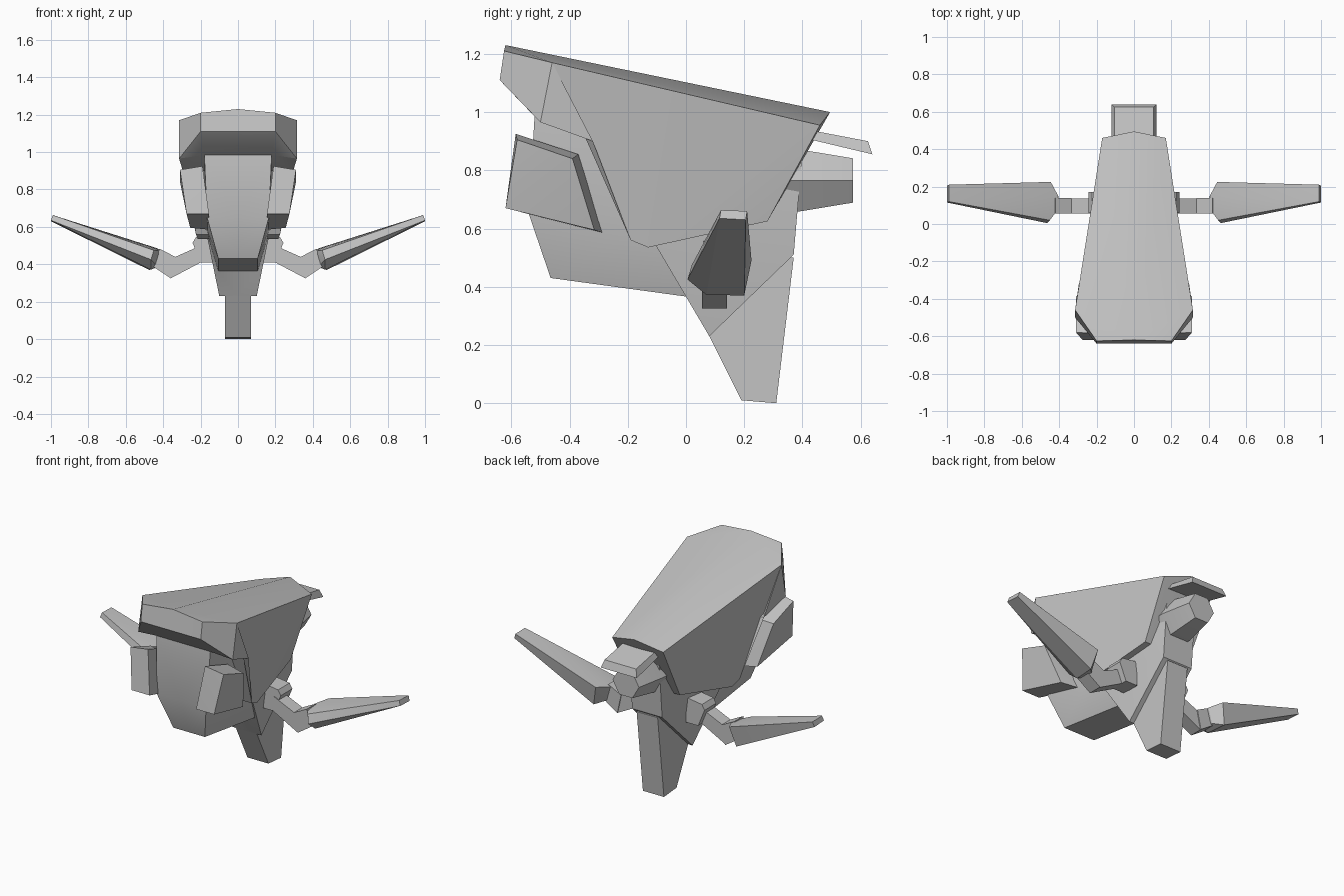
import bpy, bmesh
from math import radians, cos, sin, tau

cube = bpy.data.objects.get("Cube")
if cube:
    bpy.data.objects.remove(cube, do_unlink=True)

grey = bpy.data.materials.new("plain grey")
grey.use_nodes = True
COLOUR = (0.55, 0.55, 0.55, 1)
grey.diffuse_color = COLOUR
grey.node_tree.nodes["Principled BSDF"].inputs["Base Color"].default_value = COLOUR


def finish(name, bm, mirror=False):
    """Turn a bmesh into a shaded object, optionally mirrored across x."""
    if mirror:
        geom = bm.verts[:] + bm.edges[:] + bm.faces[:]
        bmesh.ops.mirror(bm, geom=geom, axis='X', merge_dist=0.0005)
    bmesh.ops.recalc_face_normals(bm, faces=bm.faces[:])
    mesh = bpy.data.meshes.new(name)
    bm.to_mesh(mesh)
    bm.free()
    mesh.materials.append(grey)
    obj = bpy.data.objects.new(name, mesh)
    bpy.context.collection.objects.link(obj)
    bpy.ops.object.select_all(action='DESELECT')
    obj.select_set(True)
    bpy.context.view_layer.objects.active = obj
    bpy.ops.object.shade_smooth_by_angle(angle=radians(25))
    return obj


def hull(name, points, side=1):
    """Faceted solid block wrapped round a few corner points."""
    bm = bmesh.new()
    for x, y, z in points:
        bm.verts.new((x * side, y, z))
    res = bmesh.ops.convex_hull(bm, input=bm.verts[:])
    loose = [v for v in bm.verts if not v.link_faces]
    bmesh.ops.delete(bm, geom=loose, context='VERTS')
    bmesh.ops.dissolve_limit(bm, angle_limit=radians(2),
                             verts=bm.verts[:], edges=bm.edges[:])
    return finish(name, bm)


def slab(name, outline, y0, y1, side):
    """Front (x, z) outline given depth from y0 to y1."""
    return hull(name, [(x, y, z) for x, z in outline for y in (y0, y1)], side)


# Hood: one half described by named corners, then mirrored
corners = {
    "ridge_front": (0, -.62, 1.23), "brow": (.2, -.625, 1.21),
    "shoulder": (.315, -.46, 1.17), "rear_side": (.17, .46, .955),
    "ridge_rear": (0, .495, 1.0), "lip_mid": (0, -.64, 1.11),
    "lip": (.2, -.64, 1.11), "cheek": (.315, -.5, .965),
    "notch": (.295, -.32, .9), "low_front": (.225, -.19, .56),
    "low": (.215, -.13, .535), "low_rear": (.155, .28, .625),
    "throat_mid": (0, -.52, .985), "throat": (.18, -.52, .985),
    "notch_mid": (0, -.32, .9), "low_front_mid": (0, -.19, .56),
    "low_mid": (0, -.13, .535), "low_rear_mid": (0, .28, .625),
}
panels = [
    "ridge_front brow shoulder", "ridge_front shoulder rear_side ridge_rear",
    "ridge_front brow lip lip_mid", "brow shoulder cheek lip",
    "shoulder cheek notch", "shoulder notch low_front",
    "shoulder low_front low", "shoulder low rear_side", "low low_rear rear_side",
    "lip_mid lip throat throat_mid", "lip cheek throat", "cheek notch throat",
    "throat notch notch_mid throat_mid", "notch low_front low_front_mid notch_mid",
    "low_front low low_mid low_front_mid", "low low_rear low_rear_mid low_mid",
    "low_rear rear_side ridge_rear low_rear_mid",
]
bm = bmesh.new()
vert = {k: bm.verts.new(p) for k, p in corners.items()}
for p in panels:
    bm.faces.new([vert[k] for k in p.split()])
finish("hood", bm, mirror=True)

# Body: side profile (y, z, half width) with a slightly bulged flank
profile = [(-.52, .99, .18), (-.54, .65, .165), (-.465, .43, .105),
           (.01, .365, .105), (.08, .23, .1), (.37, .51, .1), (.4, .86, .1)]
bm = bmesh.new()
outer = [bm.verts.new((w, y, z)) for y, z, w in profile]
inner = [bm.verts.new((0, y, z)) for y, z, w in profile]
flank = bm.verts.new((.18, -.15, .62))
for i in range(len(profile)):
    j = (i + 1) % len(profile)
    bm.faces.new((outer[i], outer[j], flank))
    bm.faces.new((outer[i], inner[i], inner[j], outer[j]))
finish("body", bm, mirror=True)

# Tail keel
keel = [(.05, .29), (.19, .01), (.31, 0), (.37, .5), (.25, .5)]
hull("tail_keel", [(x, y, z) for y, z in keel for x in (-.07, .07)])

# Rear nozzle: tapering hexagon
hull("rear_nozzle", [(r * cos(a * tau / 6), y, .765 + r * sin(a * tau / 6))
                     for y, r in ((.33, .125), (.395, .122), (.573, .088))
                     for a in range(6)])

# Visor plate over the nozzle
visor = [(.105, .4, .943), (.105, .625, .9), (.12, .4, .912), (.12, .64, .855)]
hull("rear_visor", [(x * s, y, z) for x, y, z in visor for s in (-1, 1)])

for label, s in (("left", 1), ("right", -1)):
    # Side pod on the cheek
    hull(label + "_pod",
         [(.19, -.585, .925), (.19, -.37, .855), (.15, -.285, .585), (.155, -.62, .67),
          (.31, -.58, .905), (.31, -.39, .84), (.255, -.315, .595), (.275, -.62, .67)], s)
    # Jointed arm
    slab(label + "_arm_socket", [(.12, .56), (.225, .545), (.243, .515),
                                 (.2, .41), (.12, .41)], .06, .17, s)
    slab(label + "_upper_arm", [(.2, .5), (.335, .44), (.36, .325), (.18, .42)],
         .055, .135, s)
    slab(label + "_forearm", [(.335, .44), (.42, .483), (.45, .385), (.36, .325)],
         .055, .14, s)
    # Blade-like wing: blunt root, wide shoulder, thin tip
    hull(label + "_wing",
         [(.405, .08, .47), (.405, .15, .475), (.43, .08, .385), (.43, .15, .385),
          (.445, .225, .49), (.475, .2, .37), (.45, .02, .475), (.465, .005, .425),
          (.465, .07, .372),
          (.99, .12, .663), (.99, .21, .66), (1, .115, .635), (1, .205, .63)], s)
